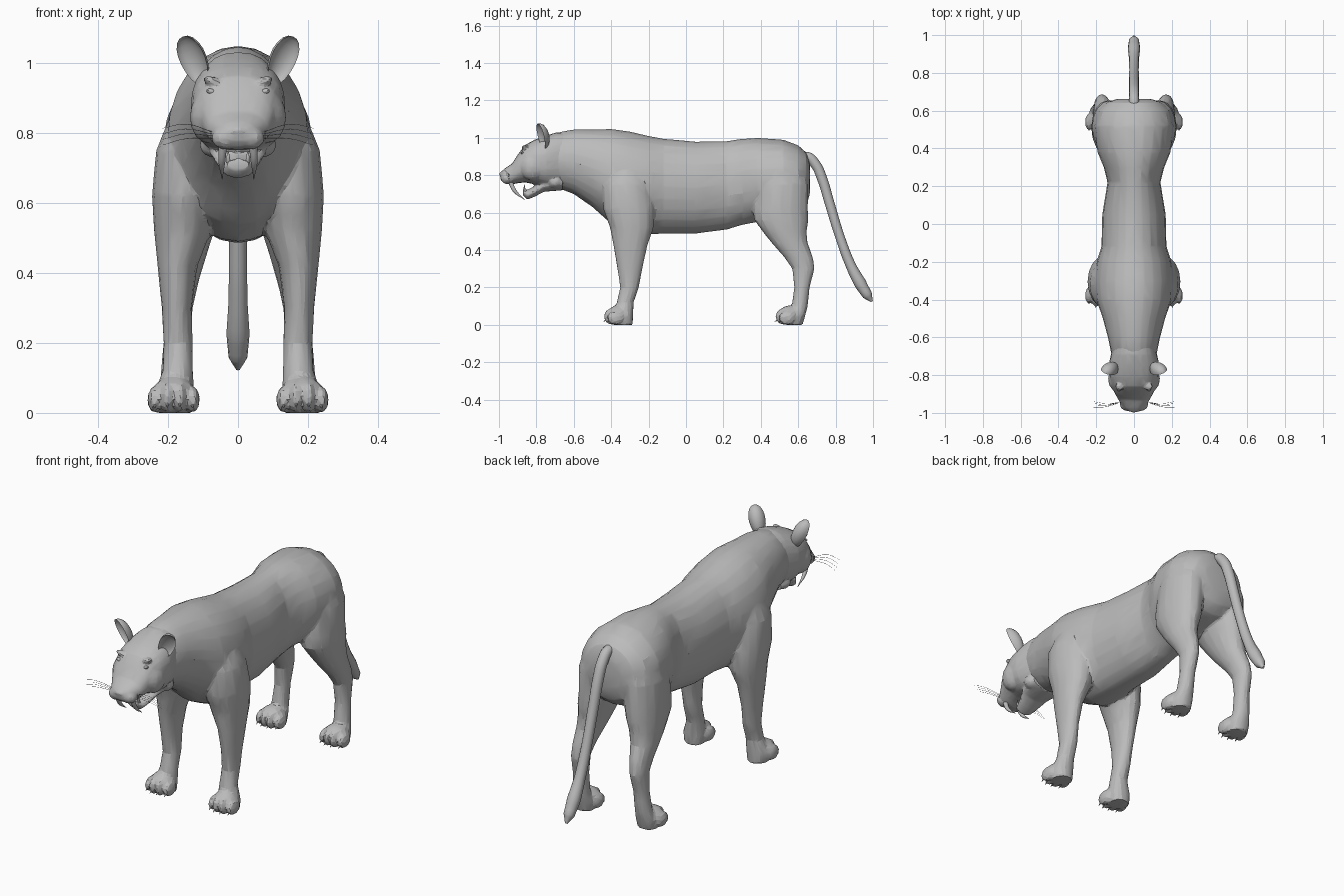
import bpy
import bmesh
from math import cos, sin, pi, radians, copysign
from mathutils import Vector, Matrix, Euler

cube = bpy.data.objects.get("Cube")
if cube:
    bpy.data.objects.remove(cube, do_unlink=True)

SIDES = (1, -1)

grey = bpy.data.materials.new("plain grey")
grey.use_nodes = True
tone = (0.5, 0.5, 0.5, 1)
grey.diffuse_color = tone
for node in grey.node_tree.nodes:
    if node.type == "BSDF_PRINCIPLED":
        node.inputs["Base Color"].default_value = tone


# ---------- helpers ----------
def add_rings(bm, rings):
    """Skin a list of point rings and close both ends."""
    rows = [[bm.verts.new(point) for point in ring] for ring in rings]
    count = len(rows[0])
    for lower, upper in zip(rows, rows[1:]):
        for i in range(count):
            j = (i + 1) % count
            bm.faces.new((lower[i], lower[j], upper[j], upper[i]))
    bm.faces.new(rows[0])
    bm.faces.new(rows[-1])


def squircle(i, sides, power):
    angle = 2 * pi * i / sides
    c, s = cos(angle), sin(angle)
    return copysign(abs(c) ** power, c), copysign(abs(s) ** power, s)


def add_trunk(bm, stations, power=1.0, sides=24):
    """Loft along y from (y, top, bottom, half width) stations."""
    unit = [squircle(i, sides, power) for i in range(sides)]
    rings = []
    for y, top, bottom, width in stations:
        middle, half = (top + bottom) / 2, (top - bottom) / 2
        rings.append([Vector((width * c, y, middle + half * s)) for c, s in unit])
    add_rings(bm, rings)


def add_leg(bm, stations, side, sides=16):
    """Loft along z from (z, x, y, half width, half depth) stations."""
    unit = [squircle(i, sides, 1.0) for i in range(sides)]
    add_rings(bm, [[Vector((side * (x + a * c), y + b * s, z)) for c, s in unit]
                   for z, x, y, a, b in stations])


def add_blob(bm, centre, size, side=1, tilt=(0, 0, 0), segments=12):
    x, y, z = centre
    turn = Euler((tilt[0], side * tilt[1], side * tilt[2]))
    matrix = Matrix.LocRotScale(Vector((side * x, y, z)), turn, Vector(size))
    return bmesh.ops.create_uvsphere(bm, u_segments=segments, v_segments=segments // 2 + 2,
                                     radius=1, matrix=matrix)["verts"]


def add_claw(bm, centre, side):
    x, y, z = centre
    turn = Vector((0, -1, -.6)).to_track_quat("Z", "Y")
    matrix = Matrix.LocRotScale(Vector((side * x, y, z)), turn, Vector((.006, .006, .024)))
    bmesh.ops.create_cone(bm, cap_ends=True, segments=6, radius1=1, radius2=0.05,
                          depth=1, matrix=matrix)


def shade(obj, angle):
    bpy.ops.object.select_all(action="DESELECT")
    obj.select_set(True)
    bpy.context.view_layer.objects.active = obj
    bpy.ops.object.shade_smooth_by_angle(angle=radians(angle))


def bake(obj):
    graph = bpy.context.evaluated_depsgraph_get()
    mesh = bpy.data.meshes.new_from_object(obj.evaluated_get(graph))
    obj.modifiers.clear()
    obj.data = mesh


def finish(name, bm, angle=30, voxel=None, keep=0.1):
    """Turn a bmesh into an object, fusing and faceting it when asked."""
    bmesh.ops.recalc_face_normals(bm, faces=bm.faces)
    mesh = bpy.data.meshes.new(name)
    bm.to_mesh(mesh)
    bm.free()
    obj = bpy.data.objects.new(name, mesh)
    bpy.context.collection.objects.link(obj)
    if voxel:
        fuse = obj.modifiers.new("fuse", "REMESH")
        fuse.mode = "VOXEL"
        fuse.voxel_size = voxel
        relax = obj.modifiers.new("relax", "SMOOTH")
        relax.factor = 0.5
        relax.iterations = 4
        facet = obj.modifiers.new("facet", "DECIMATE")
        facet.ratio = keep
        bake(obj)
    obj.data.materials.clear()
    obj.data.materials.append(grey)
    shade(obj, angle)


def tube(name, strands, depth, resolution=4):
    """Tapered tubes through lists of (x, y, z, radius)."""
    curve = bpy.data.curves.new(name, "CURVE")
    curve.dimensions = "3D"
    curve.bevel_depth = depth
    curve.bevel_resolution = resolution
    curve.resolution_u = 4
    curve.use_fill_caps = True
    for strand in strands:
        spline = curve.splines.new("BEZIER")
        spline.bezier_points.add(len(strand) - 1)
        for point, (x, y, z, radius) in zip(spline.bezier_points, strand):
            point.co = (x, y, z)
            point.radius = radius / depth
            point.handle_left_type = point.handle_right_type = "AUTO"
    source = bpy.data.objects.new(name + "_path", curve)
    bpy.context.collection.objects.link(source)
    graph = bpy.context.evaluated_depsgraph_get()
    mesh = bpy.data.meshes.new_from_object(source.evaluated_get(graph))
    bpy.data.objects.remove(source, do_unlink=True)
    obj = bpy.data.objects.new(name, mesh)
    bpy.context.collection.objects.link(obj)
    mesh.materials.clear()
    mesh.materials.append(grey)
    shade(obj, 50)


# ---------- body: torso, legs, paw pads and toes fused ----------
torso = [(-.73, .99, .77, .1), (-.68, 1.03, .73, .122), (-.6, 1.045, .7, .138),
         (-.5, 1.045, .63, .165), (-.4, 1.048, .54, .2), (-.3, 1.033, .49, .208),
         (-.19, 1.008, .485, .195), (-.12, .995, .488, .172), (.05, .98, .488, .168),
         (.22, .983, .51, .14), (.3, .995, .535, .16), (.38, 1, .55, .193), (.52, .99, .58, .212),
         (.6, .96, .6, .19), (.645, .92, .64, .145), (.662, .86, .7, .09)]
front_leg = [(.88, .12, -.32, .06, .09), (.75, .145, -.32, .089, .13),
             (.62, .155, -.305, .091, .138), (.52, .158, -.29, .082, .117),
             (.42, .173, -.297, .057, .09), (.3, .175, -.3, .043, .067),
             (.2, .171, -.302, .042, .05), (.12, .172, -.325, .044, .045),
             (.05, .183, -.335, .057, .053), (0, .183, -.335, .052, .05)]
hind_leg = [(.88, .11, .53, .07, .09), (.75, .125, .515, .097, .14),
            (.62, .132, .504, .092, .148), (.56, .14, .51, .086, .145),
            (.5, .148, .527, .074, .118), (.44, .156, .553, .063, .097),
            (.36, .165, .603, .049, .076), (.3, .17, .628, .041, .06), (.2, .175, .62, .038, .041),
            (.1, .18, .608, .042, .043), (.05, .183, .59, .053, .048), (0, .183, .58, .05, .044)]
PAWS = {"front": -.365, "hind": .553}
bm, claws = bmesh.new(), bmesh.new()
add_trunk(bm, torso)
for side in SIDES:
    add_leg(bm, front_leg, side)
    add_leg(bm, hind_leg, side)
    for y in PAWS.values():
        add_blob(bm, (.184, y, .052), (.064, .06, .052), side)
        for k in range(4):
            spread = (k - 1.5) / 1.5
            x, front = .184 + .054 * spread, y - .033 + .02 * spread ** 2
            height = .046 - .008 * spread ** 2
            add_blob(bm, (x, front, height), (.021, .045, height), side)
            add_claw(claws, (x, front - .039, height / 2), side)
finish("body", bm, angle=14, voxel=.008, keep=.05)
finish("claws", claws)

# ---------- head: skull, muzzle, cheeks, brows and jaw fused ----------
skull = [(-.992, .815, .777, .03), (-.975, .832, .758, .055), (-.93, .862, .75, .083),
         (-.9, .91, .758, .1), (-.86, .962, .762, .115), (-.81, .99, .752, .13),
         (-.75, 1.012, .735, .135), (-.69, 1.03, .735, .122), (-.6, 1.03, .74, .1)]
jaw = [(-.872, .728, .692, .03), (-.848, .722, .67, .046), (-.81, .742, .685, .06),
       (-.76, .78, .712, .08), (-.66, .8, .72, .095)]
bm = bmesh.new()
add_trunk(bm, skull, power=.85)
add_trunk(bm, jaw)
add_blob(bm, (0, -.984, .806), (.026, .015, .013))
for side in SIDES:
    add_blob(bm, (.034, -.955, .785), (.042, .036, .033), side)
    add_blob(bm, (.085, -.82, .845), (.053, .07, .075), side)
    add_blob(bm, (.068, -.855, .944), (.036, .022, .014), side, tilt=(0, -.35, -.4))
    add_blob(bm, (.07, -.7, .765), (.04, .04, .035), side)
finish("head", bm, angle=16, voxel=.006, keep=.1)

# ---------- face details ----------
ears, eyes = bmesh.new(), bmesh.new()
for side in SIDES:
    place = Matrix.LocRotScale(Vector((side * .128, -.775, 1.004)),
                               Euler((radians(20), side * radians(15), side * .5)), None)
    for vert in add_blob(ears, (0, 0, 0), (.04, .046, .078), segments=16):
        # hollow the front half and round out the upper ear
        if vert.co.y < 0:
            vert.co.y *= -.6
        vert.co.x *= 1 + 2 * vert.co.z
        vert.co = place @ vert.co
    add_blob(eyes, (.073, -.87, .916), (.02, .012, .009), side, tilt=(0, -.3, -.45))
finish("ears", ears, angle=50)
finish("eyes", eyes)

tube("upper_fangs", [[(s * .042, -.942, .775, .013), (s * .046, -.917, .718, .01),
                      (s * .045, -.86, .668, .001)] for s in SIDES], .013)
tube("lower_fangs", [[(s * .026, -.856, .71, .007), (s * .028, -.864, .73, .005),
                      (s * .028, -.862, .75, .001)] for s in SIDES], .007)
tube("whiskers", [[(s * .075, -.945, .785 + .006 * k, .001),
                   (s * .15, -.95 - .006 * k, .783 + .014 * k, .0008),
                   (s * .215, -.94 - .01 * k, .765 + .016 * k, .0005)]
                  for s in SIDES for k in range(4)], .001, 0)

# ---------- tail with a thicker tip ----------
tail = [(.58, .87, .026), (.645, .9, .026), (.69, .862, .027), (.725, .79, .027), (.765, .66, .026),
        (.82, .48, .025), (.88, .32, .027), (.93, .225, .033), (.97, .16, .027), (.994, .125, .006)]
tube("tail", [[(0, y, z, radius) for y, z, radius in tail]], .025)
